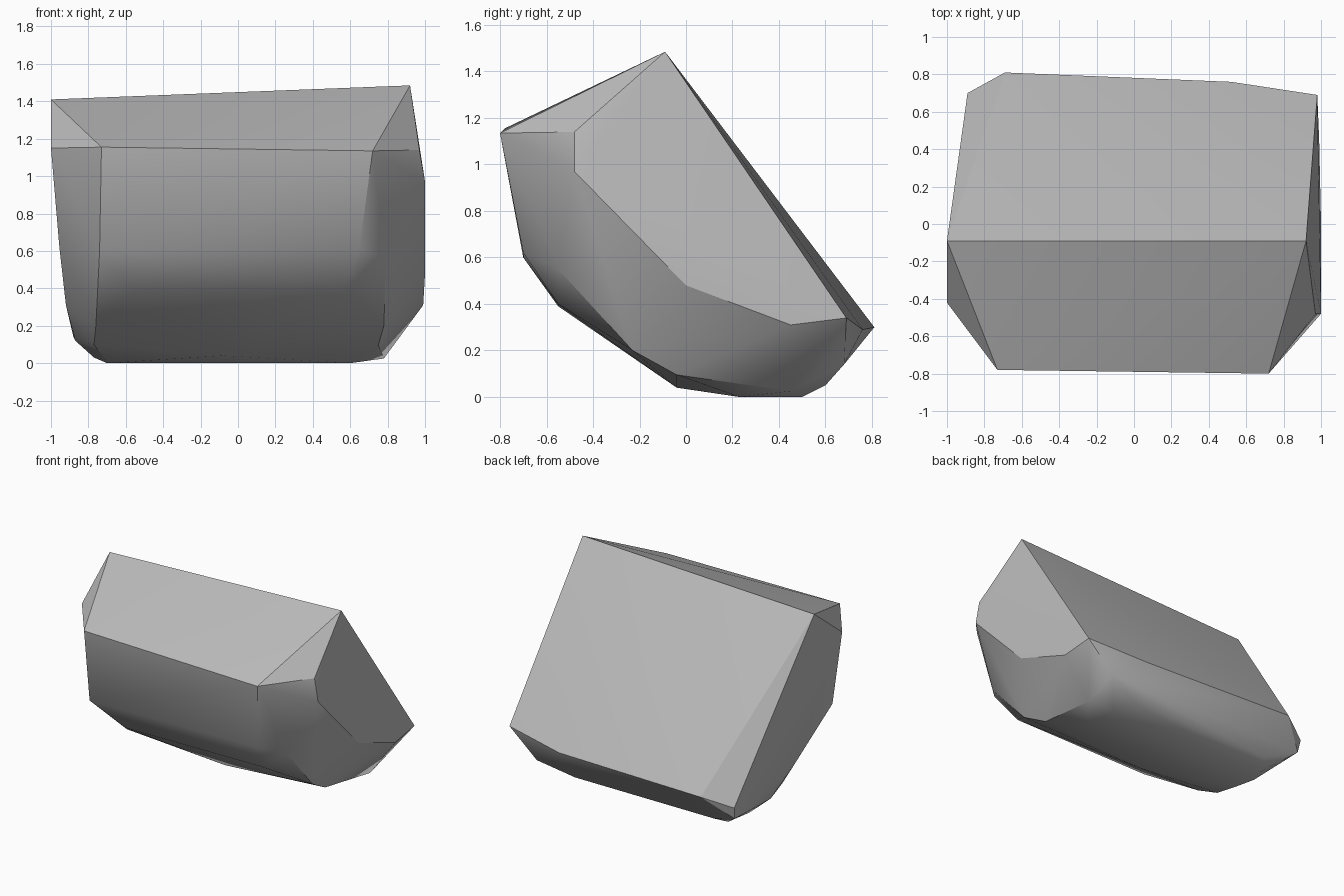
import bpy
import bmesh
import math

# Remove only the default cube
default_cube = bpy.data.objects.get("Cube")
if default_cube:
    bpy.data.objects.remove(default_cube, do_unlink=True)

# One plain stone colour
stone = bpy.data.materials.new("stone_grey")
stone.use_nodes = True
stone_colour = (0.5, 0.5, 0.5, 1)
stone.diffuse_color = stone_colour
stone.node_tree.nodes["Principled BSDF"].inputs["Base Color"].default_value = stone_colour

# Corner points of the boulder, grouped by the region they shape
top_ridge = [(-1, -.09, 1.41), (.92, -.09, 1.485)]
front_brow = [(-1, -.42, 1.15), (-.73, -.78, 1.155), (.72, -.8, 1.135), (.97, -.48, 1.14)]
front_belly = [(-.74, -.7, .6), (.65, -.7, .62), (-.55, -.55, .39), (.57, -.55, .4), (.79, -.55, .55)]
left_flank = [(1, -.48, .97), (1, 0, .48), (.99, .45, .31)]
right_flank = [(-.955, -.37, .62), (-.92, .03, .31), (-.87, .24, .12)]
back_rim = [(.98, .69, .34), (.52, .76, .29), (-.69, .81, .3), (-.89, .7, .23)]
back_heel = [(.76, .68, .14), (-.88, .68, .14), (.5, .6, .05), (-.65, .6, .05)]
underside = [(.78, -.23, .2), (-.76, -.23, .2), (.75, -.04, .095), (-.77, -.04, .1),
             (-.08, -.04, .04), (.78, .45, .025), (-.77, .35, .03),
             (-.7, .23, 0), (.6, .23, 0), (-.7, .5, 0), (.6, .5, 0)]
regions = [top_ridge, front_brow, front_belly, left_flank, right_flank,
           back_rim, back_heel, underside]


def build_hull(name, point_groups, material):
    """Wrap a tight faceted skin around the given corner points."""
    bm = bmesh.new()
    for group in point_groups:
        for point in group:
            bm.verts.new(point)
    result = bmesh.ops.convex_hull(bm, input=bm.verts[:])
    leftovers = set(result["geom_interior"]) | set(result["geom_unused"])
    loose = [item for item in leftovers if isinstance(item, bmesh.types.BMVert)]
    bmesh.ops.delete(bm, geom=loose, context="VERTS")
    bmesh.ops.recalc_face_normals(bm, faces=bm.faces[:])
    mesh = bpy.data.meshes.new(name)
    bm.to_mesh(mesh)
    bm.free()
    mesh.materials.append(material)
    obj = bpy.data.objects.new(name, mesh)
    bpy.context.collection.objects.link(obj)
    return obj


# Boulder with soft facets and crisp main edges
boulder = build_hull("boulder", regions, stone)
bpy.ops.object.select_all(action="DESELECT")
boulder.select_set(True)
bpy.context.view_layer.objects.active = boulder
bpy.ops.object.shade_smooth_by_angle(angle=math.radians(30))
